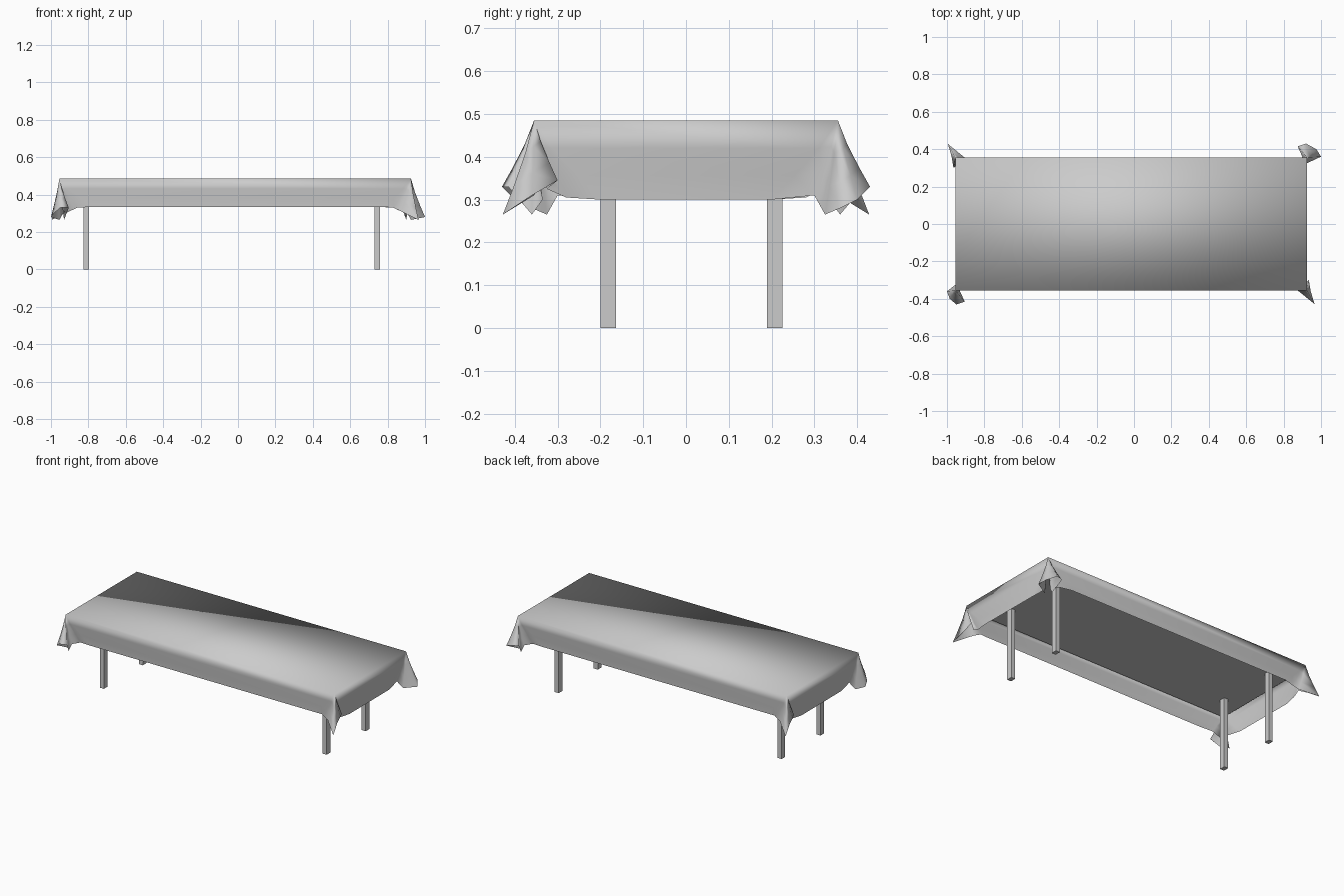
import bpy, bmesh
from mathutils import Vector

default = bpy.data.objects.get("Cube")
if default:
    bpy.data.objects.remove(default, do_unlink=True)

grey = bpy.data.materials.new("plain_grey")
grey.use_nodes = True
colour = (0.6, 0.6, 0.6, 1)
grey.diffuse_color = colour
grey.node_tree.nodes["Principled BSDF"].inputs["Base Color"].default_value = colour

LEFT, RIGHT, DEPTH, TOP = -0.955, 0.925, 0.355, 0.485
MIDDLE = (LEFT + RIGHT) / 2


def add_object(name, bm, smooth=False):
    mesh = bpy.data.meshes.new(name)
    bm.to_mesh(mesh)
    bm.free()
    mesh.materials.append(grey)
    for face in mesh.polygons:
        face.use_smooth = smooth
    obj = bpy.data.objects.new(name, mesh)
    bpy.context.collection.objects.link(obj)
    return obj


def box(name, low, high):
    bm = bmesh.new()
    bmesh.ops.create_cube(bm, size=1)
    low, high = Vector(low), Vector(high)
    for v in bm.verts:
        v.co = (low + high) / 2 + v.co * (high - low)
    return add_object(name, bm)


def turned(points):
    """Half turn about the table centre, with a wider flare at the right end."""
    result = []
    for x, y, z in points:
        x = 2 * MIDDLE - x
        if x > RIGHT:
            x = RIGHT + (x - RIGHT) * 1.67
        result.append((x, -y, z))
    return result


# Hem of the curled corner fold, from the end wall round to the front wall
curl = [(-0.945, -0.2, 0.3), (-0.93, -0.3, 0.31), (-0.955, -0.325, 0.265),
        (-1, -0.36, 0.28), (-0.985, -0.4, 0.3), (-0.95, -0.43, 0.33),
        (-0.905, -0.415, 0.33), (-0.93, -0.36, 0.265), (-0.925, -0.335, 0.3),
        (-0.86, -0.342, 0.33), (-0.78, -0.354, 0.335)]
# Hem of the pointed corner fold, from the front wall round to the end wall
point = [(0.78, -0.354, 0.335), (0.83, -0.345, 0.33), (0.875, -0.355, 0.31),
         (0.965, -0.428, 0.265), (0.945, -0.36, 0.31), (0.935, -0.3, 0.345),
         (0.9, -0.325, 0.325), (0.905, -0.28, 0.305), (0.918, -0.2, 0.3)]

# Tablecloth: each corner fans down to its fold, flat walls join the folds
bm = bmesh.new()
corners = [bm.verts.new(c) for c in ((LEFT, -DEPTH, TOP), (RIGHT, -DEPTH, TOP),
                                     (RIGHT, DEPTH, TOP), (LEFT, DEPTH, TOP))]
strands = []
for corner, hem in zip(corners, (curl, point, turned(curl), turned(point))):
    for p in hem:
        strand = [corner]
        for t in (0.35, 0.7, 1):
            co = corner.co.lerp(Vector(p), t ** 1.2)
            co.z = corner.co.z + (p[2] - corner.co.z) * t
            strand.append(bm.verts.new(co))
        strands.append(strand)
for a, b in zip(strands, strands[1:] + strands[:1]):
    for i in range(3):
        ring = [a[i], a[i + 1], b[i + 1], b[i]]
        bm.faces.new(list(dict.fromkeys(ring)))
bm.faces.new((corners[0], corners[1], corners[3]))
bm.faces.new((corners[1], corners[2], corners[3]))
bmesh.ops.recalc_face_normals(bm, faces=bm.faces[:])
if bm.faces[:][-1].normal.z < 0:
    bmesh.ops.reverse_faces(bm, faces=bm.faces[:])
add_object("tablecloth", bm, smooth=True)

# Table top hidden under the cloth
box("table_top", (LEFT + 0.02, -DEPTH + 0.02, 0.445), (RIGHT - 0.02, DEPTH - 0.02, 0.478))

# Legs
for side, x in (("left", 0.745), ("right", -0.811)):
    for end, y in (("front", -0.182), ("back", 0.207)):
        box(f"{end}_{side}_leg", (x - 0.014, y - 0.018, 0), (x + 0.014, y + 0.018, 0.446))
